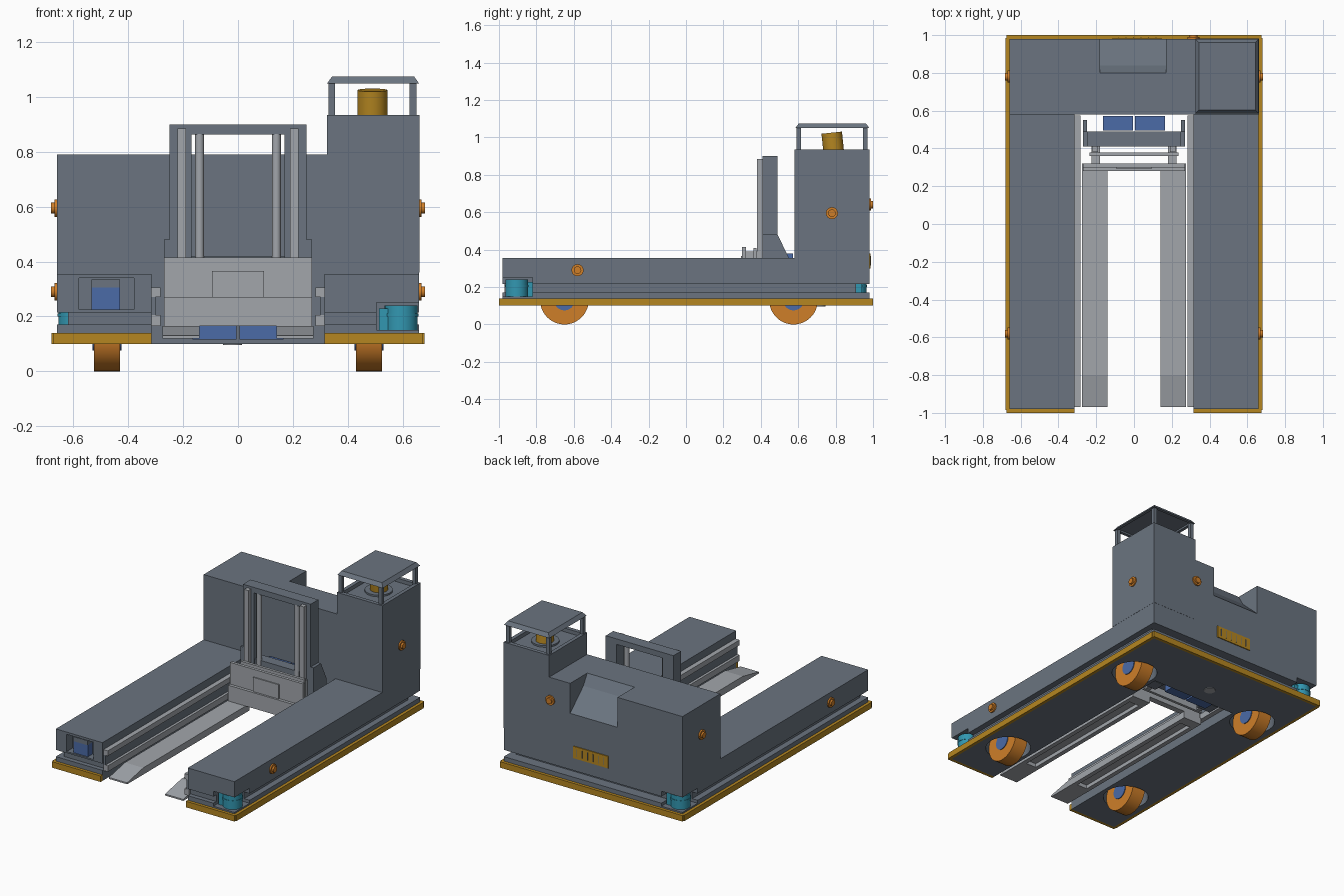
import bpy
import math
from mathutils import Vector

cube = bpy.data.objects.get("Cube")
if cube:
    bpy.data.objects.remove(cube, do_unlink=True)


def material(name, rgb):
    m = bpy.data.materials.new(name)
    m.use_nodes = True
    m.diffuse_color = (*rgb, 1)
    m.node_tree.nodes["Principled BSDF"].inputs["Base Color"].default_value = (*rgb, 1)
    return m


GREY = material("slate grey", (0.145, 0.175, 0.215))
LIGHT = material("light grey", (0.36, 0.38, 0.41))
YELLOW = material("safety yellow", (0.46, 0.24, 0.015))
ORANGE = material("orange", (0.62, 0.21, 0.022))
BLUE = material("blue", (0.07, 0.145, 0.39))
CYAN = material("cyan", (0.032, 0.31, 0.44))


def prism(name, pts, axis, lo, hi, mat):
    """Extrude a 2D outline along an axis; the outline uses the other two axes in order."""
    def place(p, h):
        v = list(p)
        v.insert("xyz".index(axis), h)
        return v
    n = len(pts)
    verts = [place(p, h) for h in (lo, hi) for p in pts]
    faces = [list(range(n))[::-1], list(range(n, 2 * n))]
    faces += [(i, (i + 1) % n, n + (i + 1) % n, n + i) for i in range(n)]
    mesh = bpy.data.meshes.new(name)
    mesh.from_pydata(verts, [], faces)
    ob = bpy.data.objects.new(name, mesh)
    bpy.context.collection.objects.link(ob)
    mesh.materials.append(mat)
    bpy.context.view_layer.objects.active = ob
    bpy.ops.object.select_all(action="DESELECT")
    ob.select_set(True)
    bpy.ops.object.mode_set(mode="EDIT")
    bpy.ops.mesh.select_all(action="SELECT")
    bpy.ops.mesh.normals_make_consistent(inside=False)
    bpy.ops.object.mode_set(mode="OBJECT")
    return ob


def box(name, x, y, z, mat):
    pts = [(x[0], y[0]), (x[1], y[0]), (x[1], y[1]), (x[0], y[1])]
    return prism(name, pts, "z", z[0], z[1], mat)


def pair(name, x, y, z, mat):
    """The same box on both sides."""
    return [box(f"{name}_{side}", sorted((s * x[0], s * x[1])), y, z, mat)
            for s, side in ((1, "left"), (-1, "right"))]


def cyl(name, centre, r, depth, axis, mat, sides=32):
    rot = {"x": (0, math.pi / 2, 0), "y": (math.pi / 2, 0, 0), "z": (0, 0, 0)}[axis]
    bpy.ops.mesh.primitive_cylinder_add(vertices=sides, radius=r, depth=depth,
                                        location=centre, rotation=rot)
    ob = bpy.context.object
    ob.name = name
    ob.data.materials.append(mat)
    bpy.ops.object.shade_smooth_by_angle(angle=math.radians(35))
    return ob


def cut(targets, cutter):
    for ob in targets:
        mod = ob.modifiers.new("cut", "BOOLEAN")
        mod.operation, mod.solver, mod.object = "DIFFERENCE", "EXACT", cutter
        bpy.context.view_layer.objects.active = ob
        bpy.ops.object.modifier_apply(modifier=mod.name)
    bpy.data.objects.remove(cutter, do_unlink=True)


def u_shape(name, half, front, back, z, mat, inner=0.315, notch=0.58):
    pts = [(-half, front), (-inner, front), (-inner, notch), (inner, notch),
           (inner, front), (half, front), (half, back), (-half, back)]
    return prism(name, pts, "z", z[0], z[1], mat)


# Chassis layers
base = u_shape("base_plate", 0.66, -0.98, 0.98, (0.10, 0.14), GREY)
skirt = u_shape("lower_skirt", 0.66, -0.98, 0.98, (0.14, 0.17), GREY)
core = u_shape("recessed_core", 0.62, -0.95, 0.91, (0.17, 0.215), GREY)
deck = u_shape("deck", 0.66, -0.98, 0.98, (0.215, 0.355), GREY)

# Bumper strips
pair("bumper_side", (0.66, 0.68), (-0.985, 0.985), (0.10, 0.14), YELLOW)
pair("bumper_front", (0.315, 0.675), (-1, -0.98), (0.10, 0.14), YELLOW)
box("bumper_rear", (-0.675, 0.675), (0.98, 1), (0.10, 0.14), YELLOW)

# Wheels in round wells
for sx in (-1, 1):
    for y, end in ((-0.65, "front"), (0.575, "rear")):
        x = sx * 0.478
        well = cyl("well_cutter", (x, y, 0.12), 0.14, 0.18, "z", GREY)
        cut((base, skirt, core), well)
        cyl(f"wheel_{end}", (x, y, 0.13), 0.13, 0.095, "x", ORANGE, 48)
        cyl(f"wheel_hub_{end}", (x, y, 0.13), 0.055, 0.105, "x", BLUE)
cyl("underside_cap", (-0.02, 0.71, 0.099), 0.035, 0.006, "z", LIGHT)

# Corner scanners in notches at opposite corners
for s, end in ((1, "front"), (-1, "rear")):
    notch = box("notch_cutter", sorted((s * 0.505, s * 0.7)), sorted((-s * 1.05, -s * 0.82)),
                (0.15, 0.25), GREY)
    cut((deck, core, skirt), notch)
    cyl(f"scanner_{end}", (s * 0.595, -s * 0.905, 0.195), 0.06, 0.09, "z", CYAN)
    cyl(f"scanner_band_{end}", (s * 0.595, -s * 0.905, 0.205), 0.063, 0.012, "z", CYAN)
    box(f"scanner_mount_{end}", sorted((s * 0.515, s * 0.56)), sorted((-s * 0.94, -s * 0.82)),
        (0.15, 0.228), CYAN)

# Front camera in a recess
cut([deck], box("recess_cutter", (-0.58, -0.38), (-1.05, -0.92), (0.225, 0.34), GREY))
box("camera", (-0.535, -0.43), (-0.97, -0.92), (0.226, 0.305), BLUE)
box("camera_hood", (-0.535, -0.43), (-0.975, -0.92), (0.305, 0.335), GREY)

# Rear cabinet with a sloped console
cabinet = box("rear_cabinet", (-0.66, 0.66), (0.58, 0.98), (0.355, 0.79), GREY)
console = [(0.80, 0.85), (0.80, 0.79), (0.84, 0.72), (0.98, 0.59), (1.05, 0.525), (1.05, 0.85)]
cut([cabinet], prism("console_cutter", console, "x", -0.18, 0.17, GREY))

# Tower with a recessed top
tower = box("tower", (0.325, 0.661), (0.579, 0.981), (0.36, 0.935), GREY)
cut([tower], box("tower_cutter", (0.35, 0.636), (0.605, 0.955), (0.91, 1), GREY))
cyl("beacon_base", (0.49, 0.785, 0.915), 0.085, 0.012, "z", GREY)
beacon = cyl("beacon", (0.49, 0.785, 0.968), 0.055, 0.115, "z", YELLOW)
beacon.rotation_euler.x = math.radians(6)

# Canopy on four posts
for x in (0.342, 0.638):
    for y in (0.603, 0.958):
        box("canopy_post", (x - 0.012, x + 0.012), (y - 0.012, y + 0.012), (0.93, 1.055), GREY)
canopy = box("canopy", (0.325, 0.66), (0.585, 0.98), (1.05, 1.075), GREY)
for v in canopy.data.vertices:
    if v.co.z > 1.06:
        v.co += Vector((0.018 if v.co.x < 0.5 else -0.018, 0.018 if v.co.y < 0.8 else -0.018, 0))
cut([canopy], box("canopy_cutter", (0.345, 0.64), (0.605, 0.96), (1.0, 1.062), GREY))

# Push buttons on the sides and rear
for s in (-1, 1):
    for y, z in ((0.78, 0.595), (-0.58, 0.29)):
        cyl("button_ring", (s * 0.664, y, z), 0.032, 0.012, "x", ORANGE)
        cyl("button", (s * 0.67, y, z), 0.02, 0.024, "x", ORANGE)
cyl("rear_button_ring", (0.315, 0.984, 0.64), 0.032, 0.012, "y", ORANGE)
cyl("rear_button", (0.315, 0.99, 0.64), 0.02, 0.02, "y", ORANGE)

# Rear connector plate with dark slots
box("connector_plate", (-0.115, 0.146), (0.98, 0.986), (0.30, 0.38), YELLOW)
for i in range(6):
    x = -0.085 + i * 0.04
    box("connector_slot", (x, x + 0.004), (0.985, 0.988), (0.315, 0.365), GREY)

# Guide rails along the inner leg walls
pair("upper_rail", (0.283, 0.316), (-0.97, 0.575), (0.27, 0.305), LIGHT)
pair("lower_rail", (0.283, 0.316), (-0.97, 0.575), (0.165, 0.205), LIGHT)
pair("rail_web", (0.30, 0.316), (-0.97, 0.575), (0.205, 0.27), GREY)

# Forks with tapered tips and hollow undersides
fork = [(-0.97, 0.12), (-0.97, 0.13), (-0.80, 0.165), (0.32, 0.165), (0.32, 0.12)]
for s in (-1, 1):
    a, b = sorted((s * 0.14, s * 0.275))
    tine = prism("fork", fork, "x", a, b, LIGHT)
    cut([tine], box("fork_cutter", (a + 0.03, b - 0.03), (-0.75, 0.25), (0.1, 0.145), LIGHT))

# Fork carriage
box("carriage_plate", (-0.27, 0.27), (0.30, 0.32), (0.165, 0.415), LIGHT)
box("carriage_lower_beam", (-0.27, 0.27), (0.28, 0.30), (0.165, 0.27), LIGHT)
box("carriage_cover", (-0.095, 0.095), (0.293, 0.30), (0.27, 0.365), LIGHT)
box("carriage_back_plate", (-0.235, 0.235), (0.36, 0.378), (0.165, 0.41), LIGHT)
pair("carriage_link", (0.18, 0.225), (0.32, 0.41), (0.25, 0.39), LIGHT)

# Mast
pair("mast_upright", (0.17, 0.25), (0.41, 0.49), (0.165, 0.90), GREY)
box("mast_top_beam", (-0.17, 0.17), (0.41, 0.49), (0.863, 0.90), GREY)
box("mast_lower_beam", (-0.17, 0.17), (0.42, 0.49), (0.18, 0.42), GREY)
pair("mast_channel", (0.19, 0.22), (0.38, 0.41), (0.17, 0.885), LIGHT)
for s in (-1, 1):
    cyl("mast_rod", (s * 0.14, 0.425, 0.54), 0.016, 0.65, "z", LIGHT)
    gusset = [(0.41, 0.165), (0.41, 0.48), (0.49, 0.48), (0.55, 0.355), (0.55, 0.165)]
    prism("mast_gusset", gusset, "x", *sorted((s * 0.25, s * 0.27)), GREY)

# Drive packs behind the mast
pair("drive_pack", (0.006, 0.165), (0.495, 0.572), (0.115, 0.38), BLUE)
